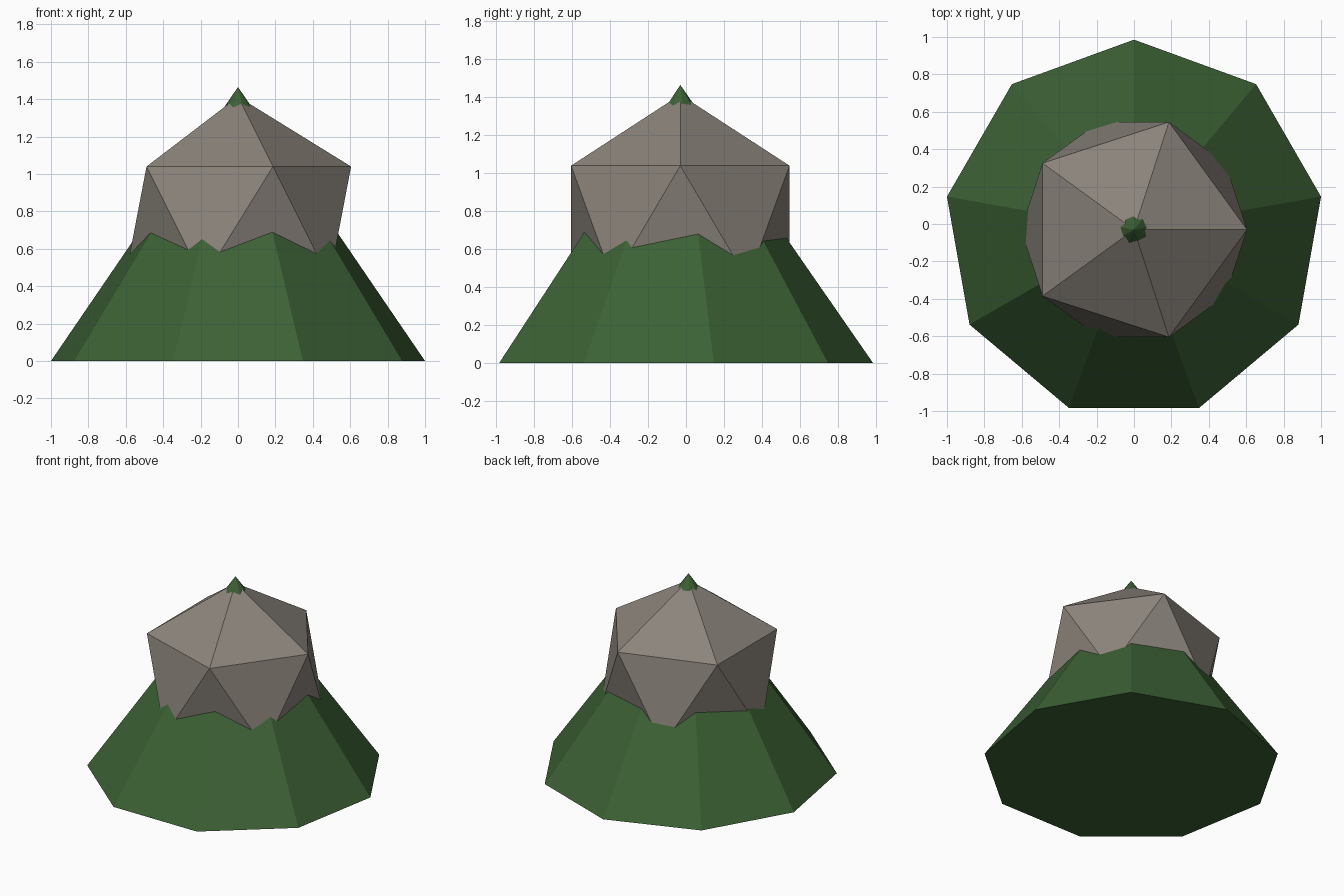
import bpy
from math import radians, sin

if "Cube" in bpy.data.objects:
    bpy.data.objects.remove(bpy.data.objects["Cube"])

CENTRE_Y = -0.03
CONE_R = 1 / sin(radians(80))   # nine-sided, full width of 2
CONE_H = 1.465
ROCK_R = 0.676
ROCK_Z = 0.7375


def finish(name, colour):
    obj = bpy.context.object
    obj.name = name
    mat = bpy.data.materials.new(name + "_colour")
    mat.diffuse_color = (*colour, 1)
    mat.use_nodes = True
    mat.node_tree.nodes["Principled BSDF"].inputs["Base Color"].default_value = mat.diffuse_color
    obj.data.materials.append(mat)
    return obj


# Nine-sided green cone, one corner pointing to the back
bpy.ops.mesh.primitive_cone_add(vertices=9, radius1=CONE_R, radius2=0, depth=CONE_H,
                                location=(0, CENTRE_Y, CONE_H / 2))
finish("foliage_cone", (0.045, 0.12, 0.035))

# Rock: plain icosahedron pushed through the cone
bpy.ops.mesh.primitive_ico_sphere_add(subdivisions=1, radius=ROCK_R,
                                      location=(0, CENTRE_Y, ROCK_Z))
finish("rock", (0.26, 0.23, 0.2))
